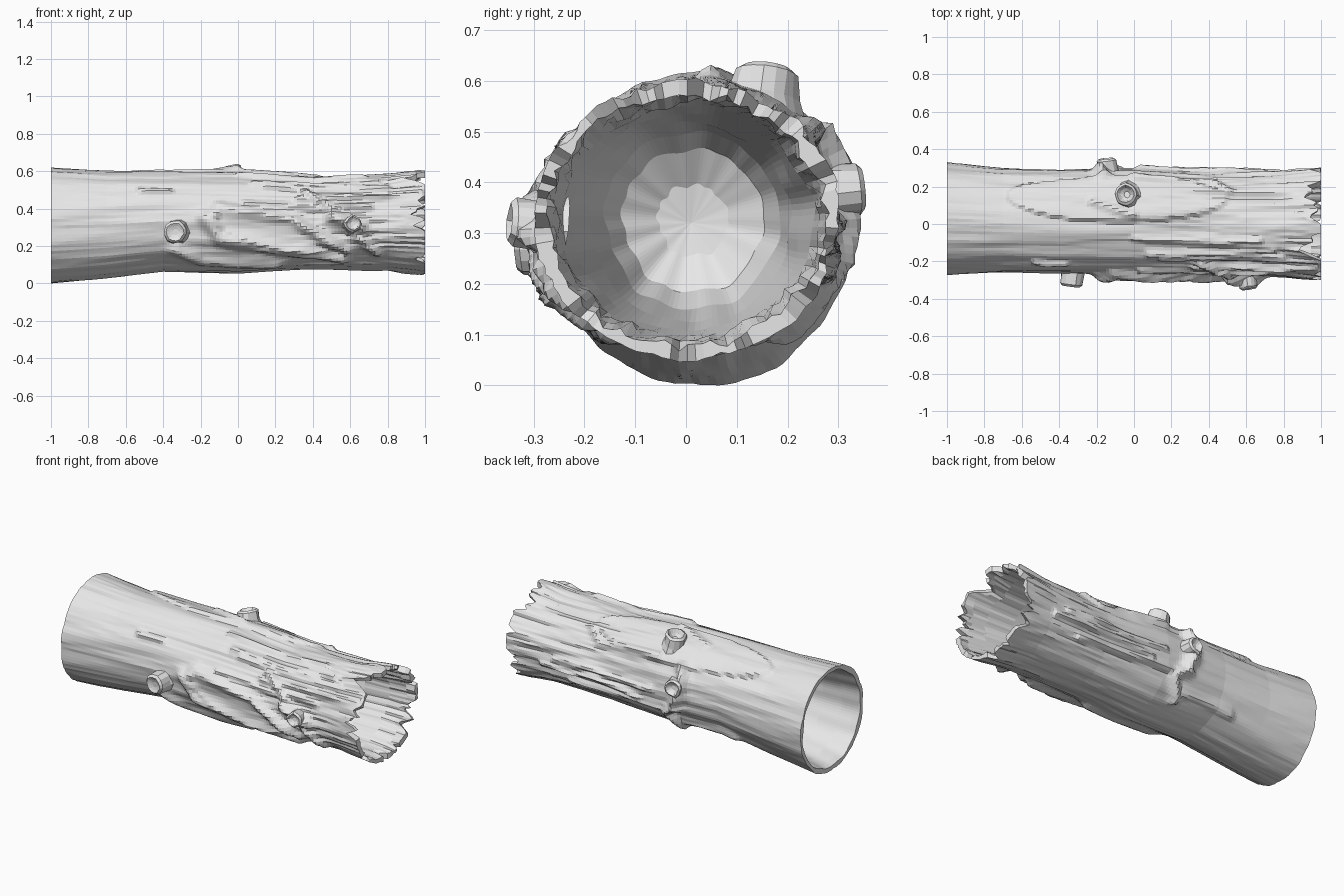
import bpy, bmesh, math, random
from mathutils import Vector, noise

if "Cube" in bpy.data.objects:
    bpy.data.objects.remove(bpy.data.objects["Cube"])

random.seed(4)
NA, NX = 112, 120          # segments around and along the log

wood = bpy.data.materials.new("pale grey wood")
wood.diffuse_color = (0.8, 0.8, 0.8, 1)
wood.use_nodes = True
wood.node_tree.nodes["Principled BSDF"].inputs["Base Color"].default_value = wood.diffuse_color

# Silhouette of the trunk: x, bottom z, top z, front y, back y
PROFILE = [(-1, 0, .62, -.27, .33), (-.7, .03, .6, -.26, .3), (-.4, .068, .597, -.262, .287),
           (0, .055, .595, -.27, .297), (.4, .075, .568, -.27, .277),
           (.8, .075, .575, -.28, .285), (1, .055, .595, -.295, .3)]

# Main bark ridges: height, width, then (x, angle) points; 0 = back, 90 = top, 180 = front
RIDGES = [
    (.035, .03, [(-.17, 176), (-.1, 163), (.3, 176), (.58, 214)]),
    (.045, .04, [(-.17, 176), (-.1, 195), (.55, 226)]),
    (.03, .04, [(-.33, 212), (-.2, 230), (.2, 236)]),
    (.035, .028, [(.36, 140), (.5, 162), (.74, 218)]),
    (.06, .035, [(.5, 172), (.66, 186)]),
    (.022, .014, [(-.52, 143), (-.36, 144)]),
    (.02, .02, [(-.22, 70), (0, 84)]),
    (.022, .022, [(0, 38), (.42, 36), (.5, 52)]),
    (.05, .035, [(-.16, 32), (-.19, 14), (-.12, -14)]),
    (.04, .03, [(-.12, -14), (-.06, -28), (-.12, -52)]),
    (.02, .025, [(-.13, -42), (-.48, -42)]),
]
# Smaller wavy bark ridges running along the rough upper front and the back
for band, first in ((5, 112), (3, -25)):
    for i in range(band):
        x, a = random.uniform(-.1, .35), first + i * 11
        RIDGES.append((.021, .019, [(x + .22 * k, a + random.uniform(-5, 5)) for k in range(4)]))

# Notches in the broken right end: angle, half width in degrees, depth
NOTCHES = [(random.uniform(0, 360), random.uniform(3, 9), random.uniform(.03, .09)) for _ in range(24)]
NOTCHES += [(118, 13, .13), (60, 10, .1)]


def smooth(t):
    t = max(0, min(1, t))
    return t * t * (3 - 2 * t)


def turn(a, b):
    """Signed angle from b to a in degrees."""
    return (a - b + 180) % 360 - 180


def section(x):
    """Centre and half sizes of the trunk at x."""
    for p, q in zip(PROFILE, PROFILE[1:]):
        if x <= q[0] + 1e-6:
            t = (x - p[0]) / (q[0] - p[0])
            b, top, f, k = (p[i] + (q[i] - p[i]) * t for i in range(1, 5))
            return (f + k) / 2, (b + top) / 2, (k - f) / 2, (top - b) / 2


def ridge_height(x, deg):
    total = 0
    for h, w, pts in RIDGES:
        best = 9
        for (x0, a0), (x1, a1) in zip(pts, pts[1:]):
            px, py = x - x0, turn(deg, a0) * .005
            dx, dy = x1 - x0, (a1 - a0) * .005
            t = max(0, min(1, (px * dx + py * dy) / (dx * dx + dy * dy)))
            best = min(best, math.hypot(px - t * dx, py - t * dy))
        total = max(total, h * math.exp(-(best / w) ** 2))
    return total


def end_x(x, deg):
    """Pull the right end back inside the notches."""
    bite = max([0] + [d * (1 - abs(turn(deg, a)) / w) for a, w, d in NOTCHES])
    return x - bite * max(0, (x - .75) / .25) ** 1.5


def outer(x, deg):
    a = math.radians(deg)
    cy, cz, ry, rz = section(x)
    c, s = math.cos(a), math.sin(a)
    # long bark grain, rougher towards the broken end
    d = noise.noise((x * 1.6, c * 4, s * 4)) * .012
    rough = .006 + .016 * smooth((x + .3) / 1.1) * (1 if s > -.6 else .4)
    d += (.3 - abs(noise.noise((x * 2.2 + 7, c * 7, s * 7)))) * rough
    warp = noise.noise((x * 6, c * 5, s * 5))
    d += ridge_height(x + warp * .02, deg + warp * 4)
    # raised bark patch on the upper back, raised panel on the front
    lens = ((x + .09) / .59) ** 2 + (turn(deg, 62) / 28) ** 2
    panel = ((x - .2) / .36) ** 2 + ((deg - 190 - 45 * (x - .2)) / 18) ** 2
    d += .014 * (smooth((1.06 - lens) / .12) + smooth((1.1 - panel) / .3))
    return Vector((end_x(x, deg), cy + (ry + d) * c, cz + (rz + d) * s))


def inner(x, deg, r, blend):
    """Cavity wall; blend 1 hugs the trunk, 0 is a plain circle of radius r."""
    a = math.radians(deg)
    cy, cz, ry, rz = section(x)
    c, s = math.cos(a), math.sin(a)
    n = noise.noise((x * 3, c * 3, s * 3)) * .012
    if x > .8:
        n += noise.noise((x * 9, c * 9, s * 9)) * .018
    y, z = ((size - .025) * blend + r * (1 - blend) + n for size in (ry, rz))
    return Vector((end_x(x, deg), cy + y * c, cz + z * s))


def cavity(mouth, floor):
    """Rings from the mouth to a rounded floor, narrowing on the way."""
    rings = []
    for t in (0, .05, .15, .3, .5, .7, .88):
        rings.append([inner(mouth + (floor - mouth) * t, a, .26 - .1 * t, 1 - smooth(t / .88)) for a in angles])
    for t, r in ((.95, .14), (.99, .07)):
        rings.append([inner(mouth + (floor - mouth) * t, a, r, 0) for a in angles])
    return rings


def make_object(name, rings, cap_start, cap_end):
    """Skin a chain of closed rings and close both ends with fans."""
    bm = bmesh.new()
    loops = [[bm.verts.new(p) for p in ring] for ring in rings]
    n = len(loops[0])
    for r0, r1 in zip(loops, loops[1:]):
        for i in range(n):
            j = (i + 1) % n
            bm.faces.new((r0[i], r0[j], r1[j], r1[i]))
    for loop, tip in ((loops[0], cap_start), (loops[-1], cap_end)):
        v = bm.verts.new(tip)
        for i in range(n):
            bm.faces.new((loop[i], loop[(i + 1) % n], v))
    bmesh.ops.recalc_face_normals(bm, faces=bm.faces)
    me = bpy.data.meshes.new(name)
    bm.to_mesh(me)
    bm.free()
    me.materials.append(wood)
    ob = bpy.data.objects.new(name, me)
    bpy.context.collection.objects.link(ob)
    return ob


# Hollow trunk: left cavity, bark, right cavity as one skin
angles = [360 * i / NA for i in range(NA)]
bark = [[outer(-1 + 2 * i / NX, a) for a in angles] for i in range(NX + 1)]
trunk = make_object("hollow_log_trunk", cavity(-1, -.2)[::-1] + bark + cavity(1, -.08),
                    (-.2, .015, .32), (-.08, .01, .32))
low = min(v.co.z for v in trunk.data.vertices)
for v in trunk.data.vertices:
    if v.co.x < -.4:                      # rest the flared end on the ground
        v.co.z -= low * smooth((-.4 - v.co.x) / .5) * smooth((.4 - v.co.z) / .3)


# Branch stubs: lumpy short cylinders with a dished, broken tip
def knot(name, base, axis, radius, length, dish):
    base, axis = Vector(base), Vector(axis).normalized()
    u = axis.orthogonal().normalized()
    w = axis.cross(u)
    rings = []
    for t, r in ((0, 1.25), (.4, 1), (.9, .92), (1, .72), (1 - dish * .6, .5), (1 - dish, .25)):
        ring = []
        for i in range(14):
            a = math.tau * i / 14
            k = radius * r * (1 + .25 * noise.noise((math.cos(a) * 1.5 + base.x * 9, math.sin(a) * 1.5, t)))
            ring.append(base + axis * length * t + u * k * math.cos(a) + w * k * math.sin(a))
        rings.append(ring)
    make_object(name, rings, base, base + axis * length * (1 - dish))


knot("front_knot", (-.32, -.21, .28), (-.12, -1, -.05), .066, .125, .1)
knot("top_knot", (-.02, .15, .53), (-.25, .12, 1), .065, .1, .35)
knot("back_knot", (-.14, .25, .38), (-.1, 1, .1), .055, .1, .2)
knot("front_right_knot", (.6, -.24, .31), (.15, -1, .1), .05, .11, .15)
